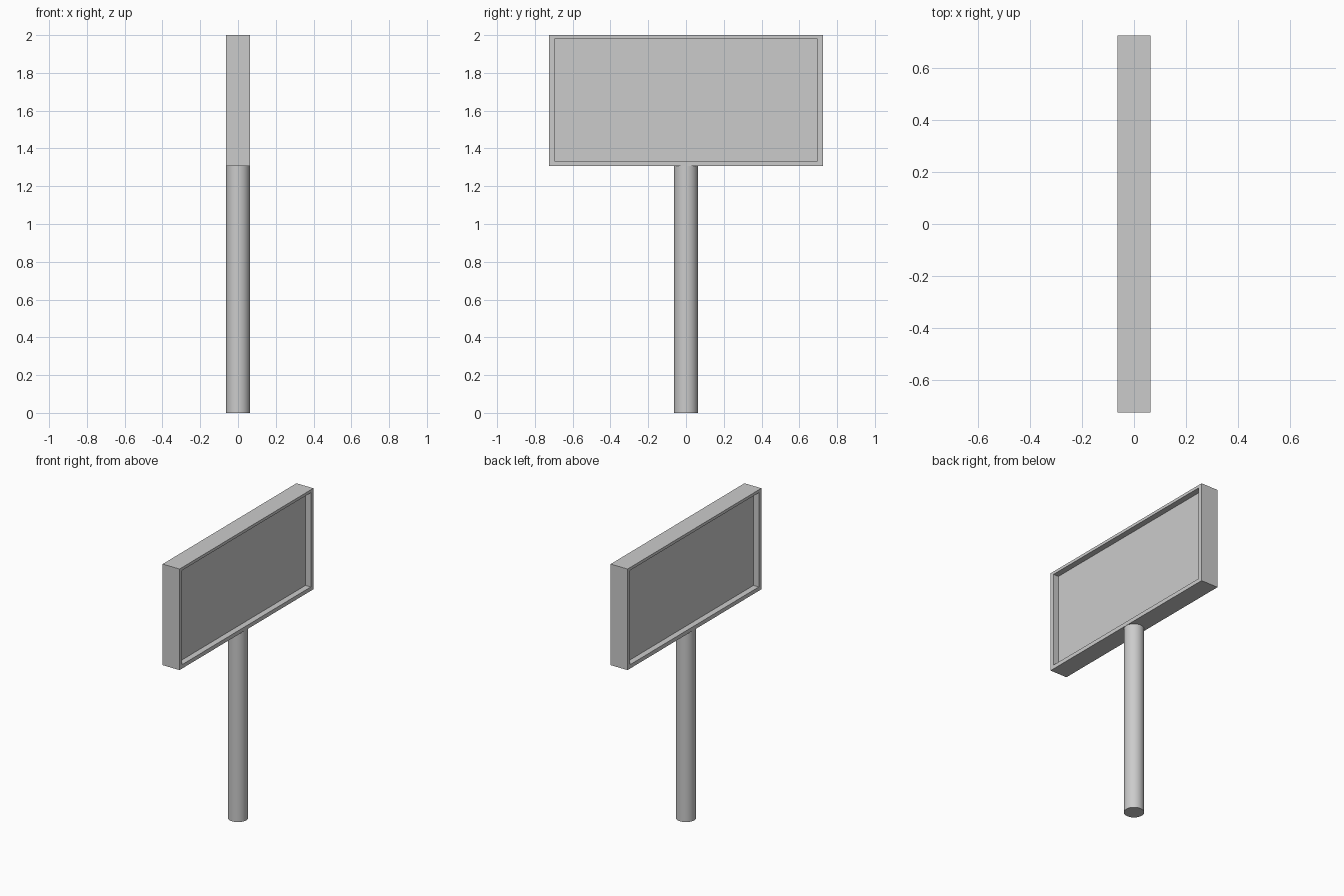
import bpy, bmesh

if "Cube" in bpy.data.objects:
    bpy.data.objects.remove(bpy.data.objects["Cube"])

HALF_D, HALF_W = 0.064, 0.725     # board half depth (x) and half width (y)
Z0, Z1 = 1.307, 2.0               # board bottom and top
RECESS = 0.04


def make_object(name, bm):
    mesh = bpy.data.meshes.new(name)
    bmesh.ops.recalc_face_normals(bm, faces=bm.faces)
    bm.to_mesh(mesh)
    bm.free()
    obj = bpy.data.objects.new(name, mesh)
    bpy.context.collection.objects.link(obj)
    return obj


def rect(bm, x, half_w, z0, z1):
    return [bm.verts.new((x, y, z)) for y, z in
            ((-half_w, z0), (half_w, z0), (half_w, z1), (-half_w, z1))]


def bridge(bm, a, b):
    for i in range(4):
        j = (i + 1) % 4
        bm.faces.new((a[i], a[j], b[j], b[i]))


# Sign board: box with a recessed panel on both broad faces
bm = bmesh.new()
rims = []
for s in (-1, 1):
    outer = rect(bm, s * HALF_D, HALF_W, Z0, Z1)
    inner = rect(bm, s * HALF_D, 0.697, 1.334, 1.98)
    panel = rect(bm, s * (HALF_D - RECESS), 0.697, 1.334, 1.98)
    bridge(bm, outer, inner)
    bridge(bm, inner, panel)
    bm.faces.new(panel)
    rims.append(outer)
bridge(bm, *rims)
make_object("sign_board", bm)

# Round support pole
bpy.ops.mesh.primitive_cylinder_add(vertices=48, radius=0.063, depth=Z0,
                                    location=(0, 0, Z0 / 2))
pole = bpy.context.object
pole.name = "support_pole"
bpy.ops.object.shade_smooth_by_angle()
